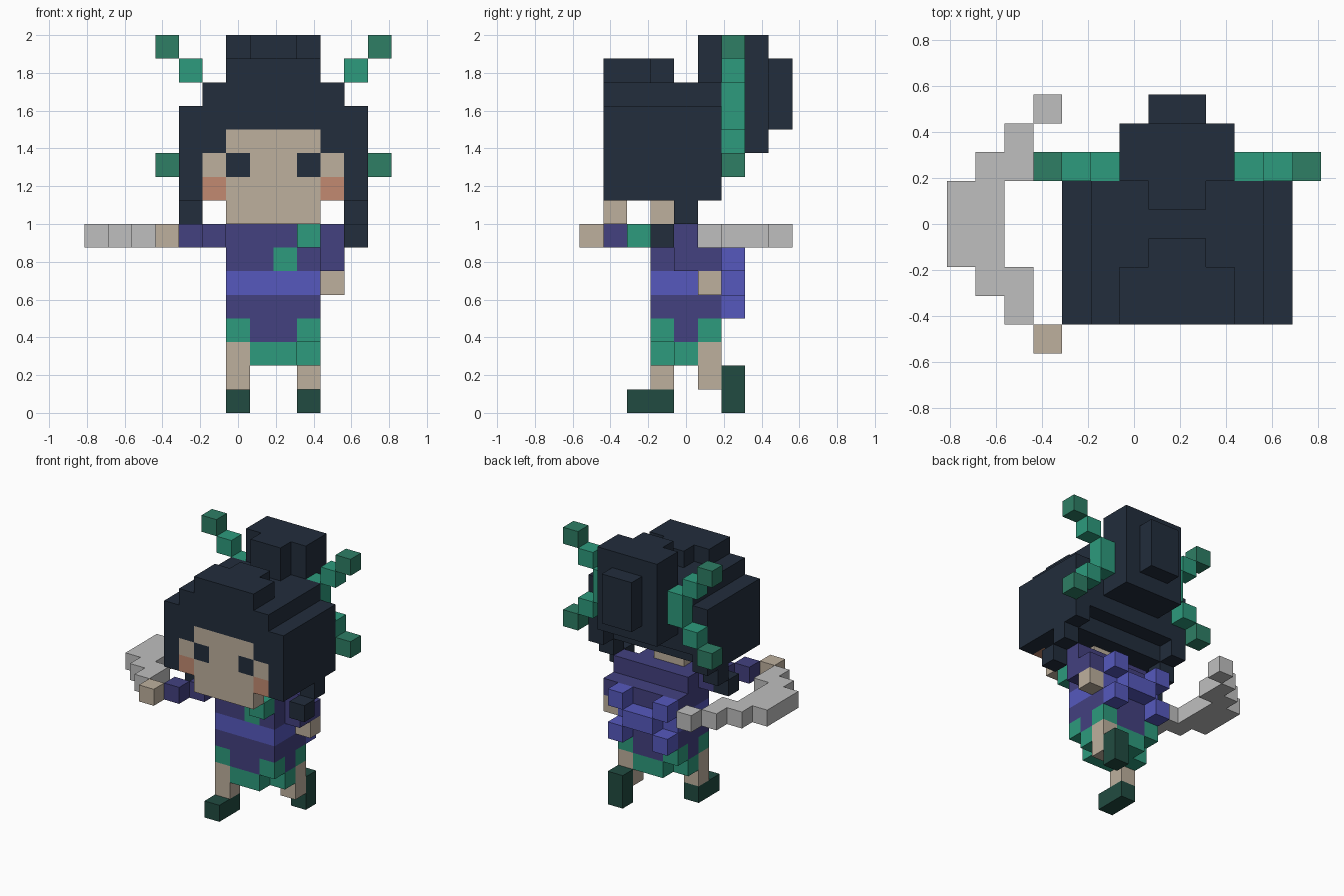
import bpy, bmesh
from mathutils import Vector

if "Cube" in bpy.data.objects:
    bpy.data.objects.remove(bpy.data.objects["Cube"], do_unlink=True)

S = 0.125                                  # block size
ORIGIN = Vector((-6.5 * S, -4.5 * S, 0))   # corner of block (0, 0, 0)
MID = 15                                   # mirrored column = MID - column


def make_material(name, rgb):
    lin = [((c / 255 + 0.055) / 1.055) ** 2.4 for c in rgb] + [1]
    m = bpy.data.materials.new(name)
    m.use_nodes = True
    m.diffuse_color = lin
    bsdf = m.node_tree.nodes["Principled BSDF"]
    bsdf.inputs["Base Color"].default_value = lin
    bsdf.inputs["Roughness"].default_value = 0.9
    return m


MATS = {n: make_material(n, c) for n, c in {
    "hair_navy": (34, 45, 60), "skin": (190, 176, 158), "cheek_orange": (194, 138, 113),
    "robe_purple": (67, 65, 128), "sash_blue": (86, 89, 190), "trim_green": (45, 155, 125),
    "tip_green": (46, 126, 101), "boot_green": (33, 75, 65), "blade_grey": (191, 191, 191),
}.items()}

cells = {}    # block -> part name; later parts replace earlier blocks
parts = {}    # part name -> material name


def part(name, mat, *boxes, mirror=False):
    """Each box is (x0, x1, y0, y1, z0, z1), block indices, ends included."""
    parts[name] = mat
    boxes = list(boxes)
    if mirror:
        boxes += [(MID - b[1], MID - b[0], *b[2:]) for b in boxes]
    for x0, x1, y0, y1, z0, z1 in boxes:
        for x in range(x0, x1 + 1):
            for y in range(y0, y1 + 1):
                for z in range(z0, z1 + 1):
                    cells[x, y, z] = name


# Head: stepped hair cap, topknot and side locks
part("hair_cap", "hair_navy",
     (4, 11, 1, 4, 9, 12), (4, 11, 5, 5, 10, 12), (5, 10, 1, 5, 13, 13),
     (6, 9, 1, 2, 14, 14), (7, 8, 3, 3, 14, 14))
part("topknot", "hair_navy",
     (7, 8, 5, 5, 14, 15), (6, 9, 6, 7, 11, 15), (7, 8, 8, 8, 12, 14))
part("side_locks", "hair_navy",
     (11, 11, 5, 5, 9, 9), (11, 11, 4, 4, 8, 8), (11, 11, 3, 3, 7, 7), mirror=True)

# Face
part("face", "skin", (6, 9, 1, 1, 8, 11), (5, 10, 1, 1, 10, 10))
part("cheeks", "cheek_orange", (5, 5, 1, 1, 9, 9), mirror=True)
part("eyes", "hair_navy", (6, 6, 1, 1, 10, 10), mirror=True)
part("neck", "skin", (7, 8, 3, 3, 8, 8))

# Hair ribbons behind the head
part("ribbons", "trim_green",
     (10, 10, 6, 6, 12, 13), (11, 11, 6, 6, 11, 11), (11, 11, 6, 6, 14, 14), mirror=True)
part("ribbon_tips", "tip_green", (12, 12, 6, 6, 10, 10), (12, 12, 6, 6, 15, 15), mirror=True)

# Robe, sash and back bow
part("robe", "robe_purple", (6, 9, 3, 4, 7, 7), (6, 9, 3, 5, 3, 6))
part("sash", "sash_blue", (6, 9, 3, 5, 5, 5))
part("bow", "sash_blue",
     (9, 9, 6, 6, 6, 6), (9, 9, 6, 6, 4, 4), (8, 8, 6, 6, 5, 5), mirror=True)
part("scarf", "trim_green", (9, 9, 2, 2, 7, 7), (8, 8, 3, 3, 6, 6))
part("skirt_hem", "trim_green",
     (6, 6, 3, 3, 3, 3), (6, 6, 5, 5, 3, 3), (7, 8, 3, 5, 2, 2), (9, 9, 4, 4, 2, 2),
     (6, 6, 4, 4, 2, 2), (9, 9, 3, 3, 3, 3), (9, 9, 5, 5, 3, 3))

# Arms
part("right_sleeve", "robe_purple", (5, 5, 2, 3, 7, 7), (4, 4, 1, 1, 7, 7))
part("right_hand", "skin", (3, 3, 0, 0, 7, 7))
part("left_sleeve", "robe_purple", (10, 10, 4, 4, 7, 7), (10, 10, 4, 5, 6, 6))
part("left_hand", "skin", (10, 10, 5, 5, 5, 5))

# Legs and boots in mid stride
part("right_leg", "skin", (6, 6, 3, 3, 1, 2))
part("right_boot", "boot_green", (6, 6, 2, 3, 0, 0))
part("left_leg", "skin", (9, 9, 5, 5, 1, 2))
part("left_boot", "boot_green", (9, 9, 6, 6, 0, 1))

# Curved blade
part("blade", "blade_grey",
     (2, 2, 1, 2, 7, 7), (1, 1, 2, 6, 7, 7), (0, 0, 3, 5, 7, 7),
     (2, 2, 6, 7, 7, 7), (3, 3, 8, 8, 7, 7))


def build(name, mat):
    """Mesh the outer faces of one part and merge the flat areas."""
    bm = bmesh.new()
    for cell in [c for c, n in cells.items() if n == name]:
        c = Vector(cell)
        for axis in range(3):
            for side in (0, 1):
                step = Vector((0, 0, 0))
                step[axis] = 2 * side - 1
                if tuple(int(v) for v in c + step) in cells:
                    continue
                u, v = (axis + 1) % 3, (axis + 2) % 3
                ring = []
                for a, b in ((0, 0), (1, 0), (1, 1), (0, 1)):
                    p = c.copy()
                    p[axis] += side
                    p[u] += a
                    p[v] += b
                    ring.append(bm.verts.new(ORIGIN + p * S))
                bm.faces.new(ring if side else ring[::-1])
    bmesh.ops.remove_doubles(bm, verts=bm.verts, dist=1e-4)
    bmesh.ops.dissolve_limit(bm, angle_limit=0.01, verts=bm.verts, edges=bm.edges)
    me = bpy.data.meshes.new(name)
    bm.to_mesh(me)
    bm.free()
    me.materials.append(MATS[mat])
    bpy.context.collection.objects.link(bpy.data.objects.new(name, me))


for part_name, mat_name in parts.items():
    build(part_name, mat_name)
